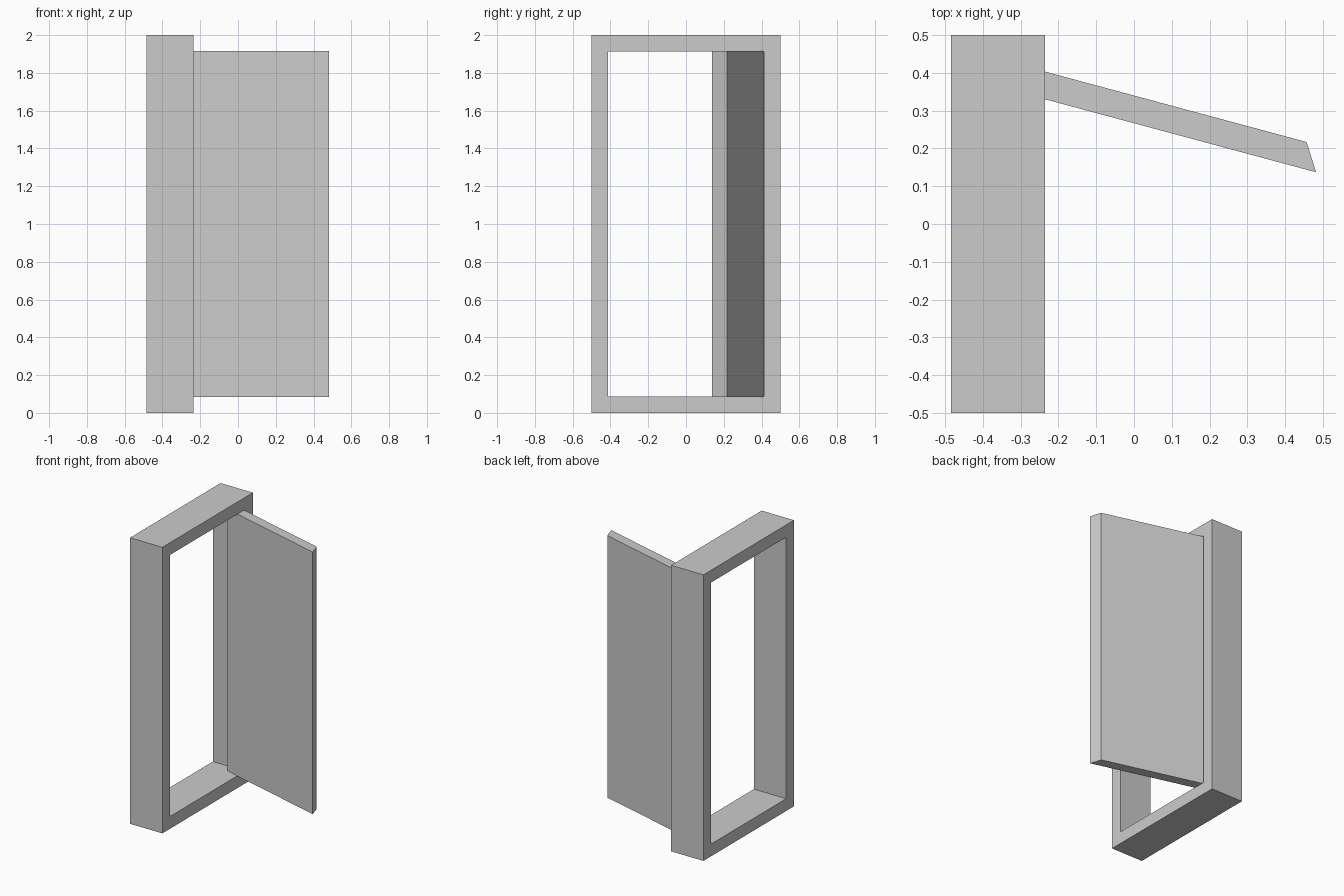
import bpy, bmesh

if "Cube" in bpy.data.objects:
    bpy.data.objects.remove(bpy.data.objects["Cube"])


def finish(name, bm):
    bmesh.ops.recalc_face_normals(bm, faces=bm.faces)
    mesh = bpy.data.meshes.new(name)
    bm.to_mesh(mesh)
    bm.free()
    obj = bpy.data.objects.new(name, mesh)
    bpy.context.collection.objects.link(obj)
    return obj


def rect_ring(bm, x, half_y, z0, z1):
    corners = [(-half_y, z0), (half_y, z0), (half_y, z1), (-half_y, z1)]
    return [bm.verts.new((x, y, z)) for y, z in corners]


# Door frame: rectangular section swept round a rectangular opening
X0, X1, RAIL = -0.485, -0.235, 0.086
bm = bmesh.new()
rings = [rect_ring(bm, x, 0.5 - inset, inset, 2 - inset)
         for x, inset in [(X0, 0), (X1, 0), (X1, RAIL), (X0, RAIL)]]
for i in range(4):
    a, b = rings[i], rings[(i + 1) % 4]
    for j in range(4):
        k = (j + 1) % 4
        bm.faces.new((a[j], a[k], b[k], b[j]))
finish("door_frame", bm)

# Door leaf: slanted plan outline, hinged inside the right jamb
plan = [(-0.328, 0.355), (0.482, 0.137), (0.457, 0.217), (-0.353, 0.435)]
Z0, Z1 = 0.083, 1.915
bm = bmesh.new()
base = bm.faces.new([bm.verts.new((x, y, Z0)) for x, y in plan])
ext = bmesh.ops.extrude_face_region(bm, geom=[base], use_keep_orig=True)
top = [v for v in ext["geom"] if isinstance(v, bmesh.types.BMVert)]
bmesh.ops.translate(bm, verts=top, vec=(0, 0, Z1 - Z0))
finish("door_leaf", bm)
